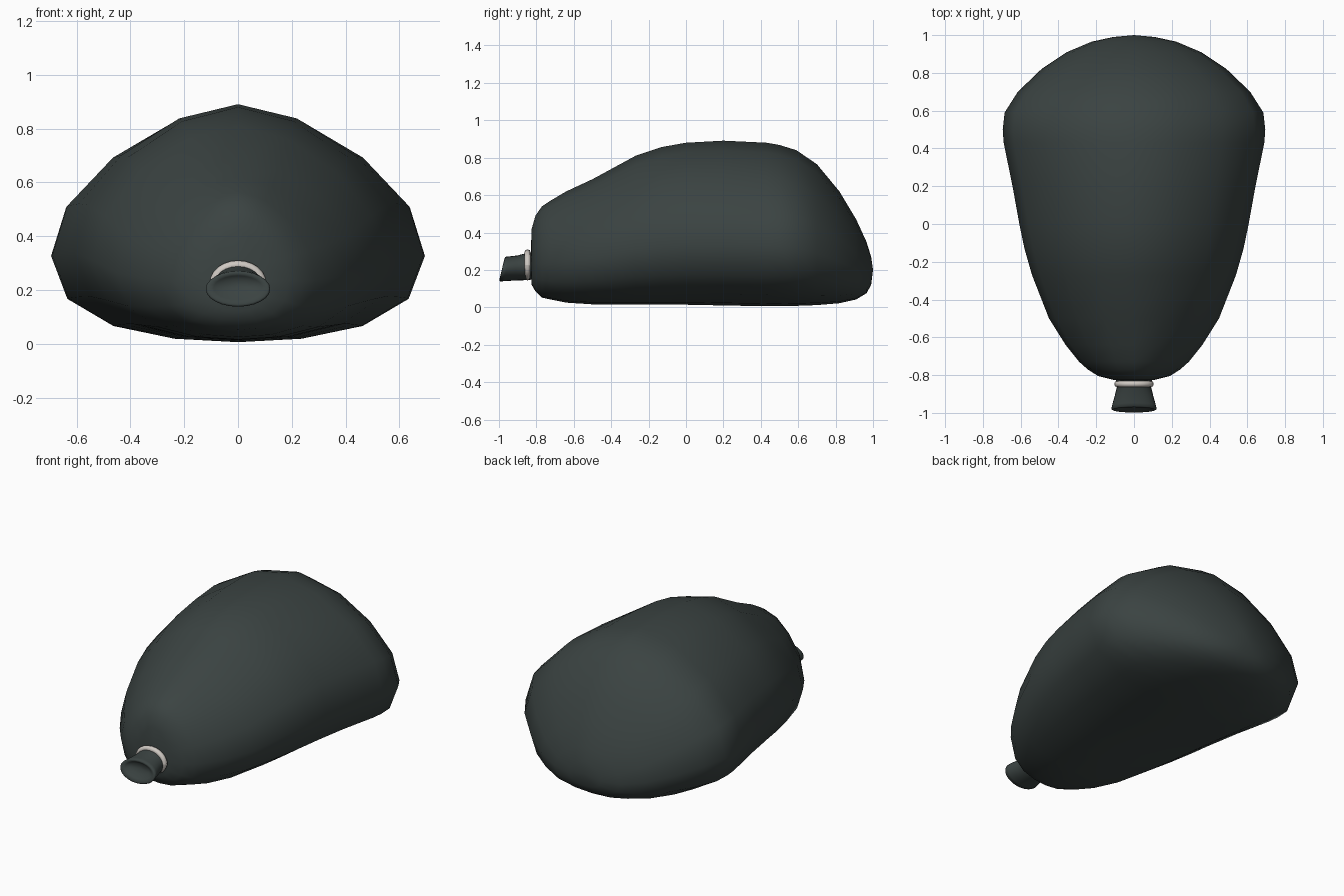
import bpy, bmesh, math

if "Cube" in bpy.data.objects:
    bpy.data.objects.remove(bpy.data.objects["Cube"])

def material(name, rgb):
    m = bpy.data.materials.new(name)
    m.diffuse_color = (*rgb, 1)
    m.use_nodes = True
    m.node_tree.nodes["Principled BSDF"].inputs["Base Color"].default_value = m.diffuse_color
    return m

dark = material("dark grey green", (0.043, 0.056, 0.054))
pale = material("pale cord", (0.62, 0.58, 0.54))

def loft(name, rings, mat, start=None, end=None):
    """Skin a list of closed rings; optional tip points close the ends."""
    bm = bmesh.new()
    rows = [[bm.verts.new(p) for p in r] for r in rings]
    n = len(rows[0])
    for a, b in zip(rows, rows[1:]):
        for i in range(n):
            j = (i + 1) % n
            bm.faces.new((a[i], a[j], b[j], b[i]))
    for tip, row in ((start, rows[0]), (end, rows[-1])):
        if tip:
            t = bm.verts.new(tip)
            for i in range(n):
                bm.faces.new((row[i], row[(i + 1) % n], t))
    bmesh.ops.recalc_face_normals(bm, faces=bm.faces)
    for f in bm.faces:
        f.smooth = True
    me = bpy.data.meshes.new(name)
    bm.to_mesh(me)
    bm.free()
    me.materials.append(mat)
    ob = bpy.data.objects.new(name, me)
    bpy.context.collection.objects.link(ob)
    return ob

# Sack body: 16-sided slumped section, scaled along y
half = [(0, 1), (.34, .94), (.674, .785), (.92, .58), (1, .372),
        (.913, .187), (.667, .07), (.34, .015), (0, 0)]
section = half + [(-x, z) for x, z in half[-2:0:-1]]
stations = [  # y, half width, bottom, top
    (-.825, .11, .12, .42), (-.805, .19, .085, .49), (-.77, .245, .052, .54),
    (-.73, .29, .043, .567), (-.64, .362, .025, .62), (-.5, .45, .016, .685),
    (-.27, .54, .014, .81), (-.13, .58, .014, .857), (0, .607, .014, .88),
    (.2, .643, .01, .891), (.43, .69, .006, .88), (.5, .695, .006, .868),
    (.59, .685, .008, .84), (.7, .615, .012, .765), (.82, .49, .022, .62),
    (.91, .355, .042, .47), (.965, .225, .075, .35), (.99, .11, .12, .27)]
loft("sack_body",
     [[(x * w, y, lo + z * (hi - lo)) for x, z in section] for y, w, lo, hi in stations],
     dark, (0, -.832, .24), (0, 1.0, .2))

# Flared neck: oval rings tilted towards the mouth, folding inwards
def oval(y, z, rx, rz, tilt, n=24):
    return [(rx * math.cos(a), y + tilt * math.sin(a), z + rz * math.sin(a))
            for a in (i * math.tau / n for i in range(n))]

neck = [(-.80, .225, .10, .075, 0), (-.86, .217, .09, .072, .003),
        (-.91, .21, .102, .067, .008), (-.96, .206, .116, .066, .013),
        (-.98, .204, .12, .066, .015), (-.984, .205, .112, .058, .014),
        (-.975, .208, .09, .045, .012), (-.96, .212, .065, .03, .008)]
loft("sack_neck", [oval(*r) for r in neck], dark, end=(0, -.955, .213))

# Cord tied around the neck
n, k = 24, 8
cord = []
for i in range(n + 1):
    a = i * math.tau / n
    cord.append([((.088 + .017 * math.cos(b)) * math.cos(a), -.847 + .017 * math.sin(b),
                  .227 + (.066 + .017 * math.cos(b)) * math.sin(a))
                 for b in (j * math.tau / k for j in range(k))])
loft("neck_cord", cord, pale)
